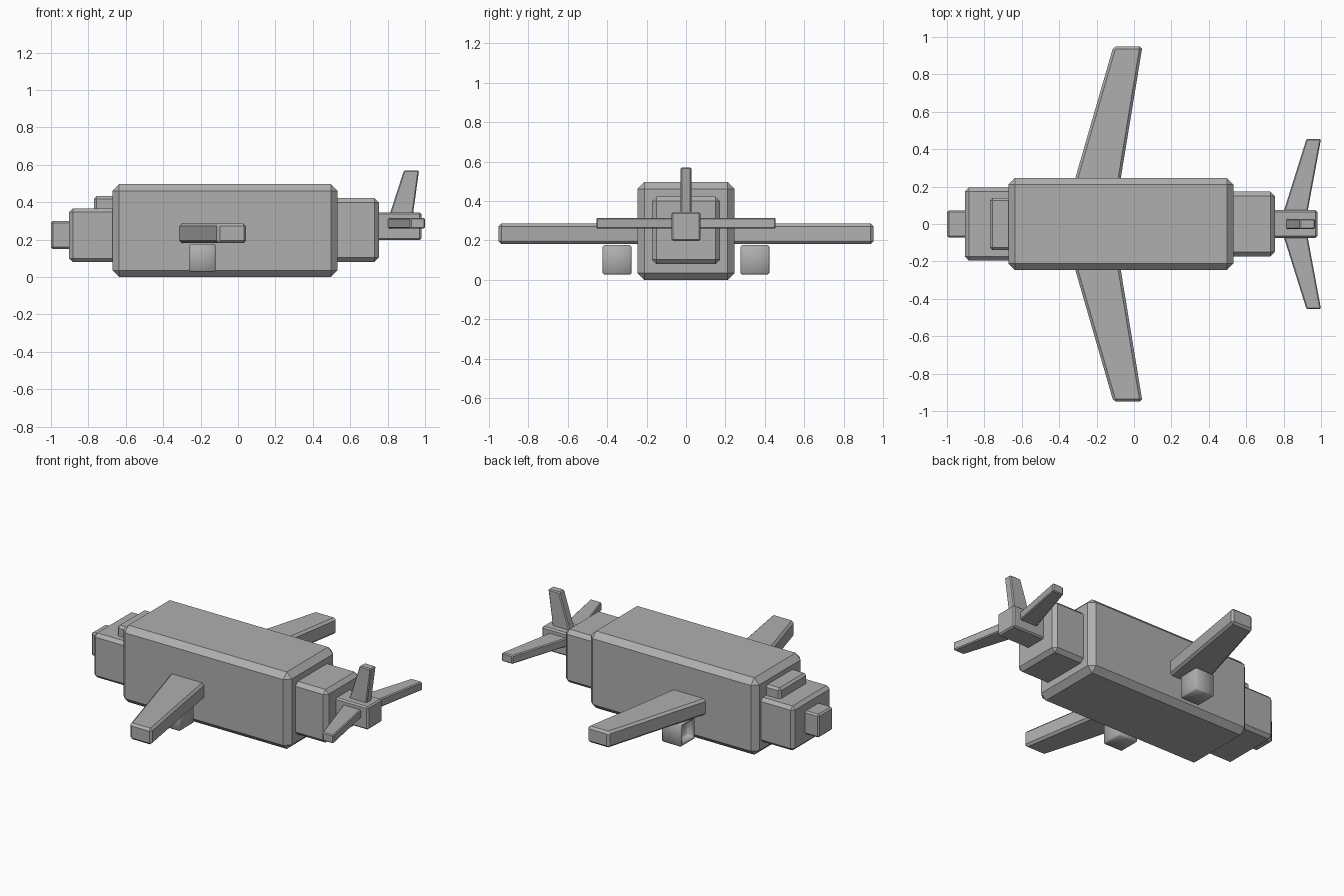
import bpy
import bmesh
from mathutils import Vector

if "Cube" in bpy.data.objects:
    bpy.data.objects.remove(bpy.data.objects["Cube"])

# Dark grey used on the whole model
grey = bpy.data.materials.new("dark_grey")
grey.diffuse_color = (0.43, 0.43, 0.43, 1)
grey.use_nodes = True
grey.node_tree.nodes["Principled BSDF"].inputs["Base Color"].default_value = grey.diffuse_color


def finish(name, bm, bevel, mirror=False, smooth=False):
    """Make an object with chamfered edges, optionally mirrored across y = 0."""
    bmesh.ops.recalc_face_normals(bm, faces=bm.faces[:])
    for f in bm.faces:
        f.smooth = smooth
    mesh = bpy.data.meshes.new(name)
    bm.to_mesh(mesh)
    bm.free()
    mesh.materials.append(grey)
    ob = bpy.data.objects.new(name, mesh)
    bpy.context.collection.objects.link(ob)
    mod = ob.modifiers.new("Chamfer", "BEVEL")
    mod.width = bevel
    mod.segments = 1
    mod.limit_method = "ANGLE"
    if mirror:
        mod = ob.modifiers.new("Mirror", "MIRROR")
        mod.use_axis = (False, True, False)
        mod.use_mirror_merge = False
    return ob


def box_mesh(x, y, z):
    bm = bmesh.new()
    bmesh.ops.create_cube(bm, size=1)
    for v in bm.verts:
        v.co = [(r[0] + r[1]) / 2 + c * (r[1] - r[0]) for r, c in zip((x, y, z), v.co)]
    return bm


def box(name, x, half_y, z, bevel):
    return finish(name, box_mesh(x, (-half_y, half_y), z), bevel)


def slab(name, outline, lo, hi, bevel, upright=False, mirror=False):
    """Extrude a flat outline (x, span) between lo and hi."""
    bm = bmesh.new()
    verts = [bm.verts.new((x, lo, s) if upright else (x, s, lo)) for x, s in outline]
    out = bmesh.ops.extrude_face_region(bm, geom=[bm.faces.new(verts)])
    shift = Vector((0, hi - lo, 0)) if upright else Vector((0, 0, hi - lo))
    moved = [g for g in out["geom"] if isinstance(g, bmesh.types.BMVert)]
    bmesh.ops.translate(bm, vec=shift, verts=moved)
    return finish(name, bm, bevel, mirror)


# Body blocks, nose to tail
box("fuselage", (-0.672, 0.532), 0.247, (0.0, 0.497), 0.036)
box("nose_block", (-0.903, -0.63), 0.195, (0.08, 0.367), 0.02)
box("nose_tip", (-1.0, -0.88), 0.073, (0.15, 0.3), 0.01)
box("cockpit", (-0.77, -0.63), 0.14, (0.33, 0.432), 0.014)
box("rear_block", (0.48, 0.753), 0.173, (0.08, 0.423), 0.024)
box("tail_block", (0.72, 0.98), 0.074, (0.197, 0.345), 0.009)

# Flying surfaces
slab("wings", [(-0.327, 0.2), (-0.078, 0.2), (0.045, 0.95), (-0.11, 0.95)],
     0.181, 0.286, 0.014, mirror=True)
slab("stabilizers", [(0.795, 0.05), (0.925, 0.05), (1.0, 0.455), (0.922, 0.455)],
     0.26, 0.315, 0.006, mirror=True)
slab("tail_fin", [(0.803, 0.31), (0.932, 0.31), (0.968, 0.57), (0.887, 0.57)],
     -0.027, 0.027, 0.006, upright=True)

# Engines with a square intake recessed into the forward face
bm = box_mesh((-0.26, -0.12), (0.276, 0.423), (0.027, 0.177))
intake = min(bm.faces, key=lambda f: f.calc_center_median().x)
bmesh.ops.inset_individual(bm, faces=[intake], thickness=0.03)
floor = bmesh.ops.extrude_discrete_faces(bm, faces=[intake])["faces"][0]
bmesh.ops.translate(bm, vec=(0.045, 0, 0), verts=floor.verts)
finish("engines", bm, 0.008, mirror=True, smooth=True)
